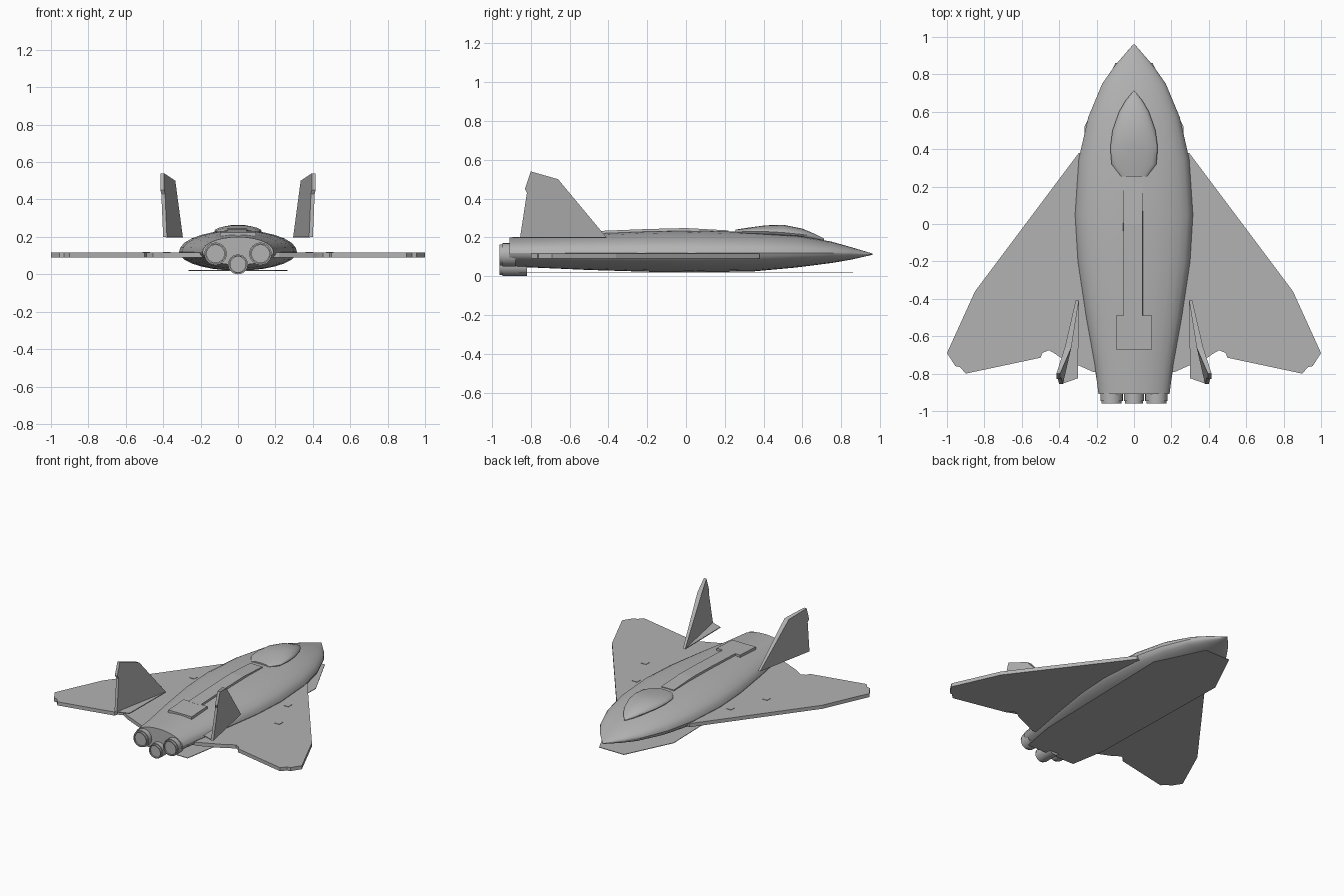
import bpy, bmesh
from math import cos, sin, pi, radians, copysign

old = bpy.data.objects.get("Cube")
if old:
    bpy.data.objects.remove(old)

grey = bpy.data.materials.new("hull_grey")
grey.use_nodes = True
grey.diffuse_color = (0.45, 0.45, 0.45, 1)
grey.node_tree.nodes["Principled BSDF"].inputs["Base Color"].default_value = (0.45, 0.45, 0.45, 1)


def finish(name, bm, smooth=False):
    bmesh.ops.recalc_face_normals(bm, faces=bm.faces)
    mesh = bpy.data.meshes.new(name)
    bm.to_mesh(mesh)
    bm.free()
    mesh.materials.append(grey)
    ob = bpy.data.objects.new(name, mesh)
    bpy.context.collection.objects.link(ob)
    if smooth:
        bpy.ops.object.select_all(action="DESELECT")
        ob.select_set(True)
        bpy.context.view_layer.objects.active = ob
        bpy.ops.object.shade_smooth_by_angle(angle=radians(30))
    return ob


def bridge(name, loops, smooth=False):
    """Skin a row of matching closed loops and cap both ends."""
    bm = bmesh.new()
    rows = [[bm.verts.new(p) for p in loop] for loop in loops]
    n = len(rows[0])
    for a, b in zip(rows, rows[1:]):
        for i in range(n):
            j = (i + 1) % n
            bm.faces.new((a[i], a[j], b[j], b[i]))
    bm.faces.new(rows[0])
    bm.faces.new(rows[-1])
    return finish(name, bm, smooth)


def hull(name, stations, count=28):
    """Loft oval sections: y, half width, bottom, waist and top heights."""
    loops = []
    for y, w, low, mid, high in stations:
        loop = []
        for k in range(count):
            a = 2 * pi * k / count
            h = high - mid if sin(a) > 0 else mid - low
            loop.append((w * cos(a), y, mid + h * sin(a)))
        loops.append(loop)
    return bridge(name, loops, True)


def slab(name, outline, low, high):
    return bridge(name, [[(x, y, z) for x, y in outline] for z in (low, high)])


def mirrored(ob):
    """Copy a left part to the right side."""
    bm = bmesh.new()
    bm.from_mesh(ob.data)
    for v in bm.verts:
        v.co.x = -v.co.x
    smooth = any(p.use_smooth for p in ob.data.polygons)
    finish(ob.name.replace("left", "right"), bm, smooth)


def both(points):
    return points + [(-x, y) for x, y in reversed(points)]


# Fuselage and canopy
hull("fuselage", [
    (-.91, .19, .05, .12, .2), (-.75, .21, .043, .12, .207),
    (-.5, .255, .032, .12, .22), (-.2, .3, .023, .12, .232),
    (.05, .315, .02, .12, .236), (.35, .295, .025, .12, .228),
    (.57, .245, .045, .12, .212), (.75, .17, .068, .12, .178),
    (.85, .1, .085, .118, .15), (.96, .004, .11, .113, .117)])
hull("canopy", [
    (.255, .07, .21, .228, .24), (.32, .12, .205, .23, .25),
    (.41, .127, .2, .23, .262), (.5, .115, .2, .225, .265),
    (.6, .08, .19, .215, .245), (.66, .045, .18, .205, .22),
    (.71, .004, .18, .19, .195)], 20)

# Flat belly shield
slab("belly_plate", both([(.1, .86), (.265, .52), (.24, -.6), (.195, -.86)]), .018, .022)

# Spine fairing and rear hatch, following the back
bridge("spine_fairing", [[(-.06, y, z - .03), (-.055, y, z), (.045, y, z), (.05, y, z - .03)]
                         for y, z in ((-.5, .231), (-.2, .243), (0, .248), (.22, .236))])
bridge("rear_hatch", [[(-.095, y, z - .03), (-.095, y, z), (.095, y, z), (.095, y, z - .03)]
                      for y, z in ((-.67, .223), (-.49, .231))])

# Delta wing with clipped tip and notched trailing edge
wing = slab("left_wing", [
    (.18, .38), (.295, .38), (.85, -.36), (1, -.69), (.955, -.76), (.93, -.765),
    (.9, -.8), (.5, -.715), (.49, -.69), (.455, -.675), (.42, -.695),
    (.4, -.71), (.22, -.79), (.18, -.79)], .09, .116)
mirrored(wing)

# Small flush hatches on the wing
for i, (x, y) in enumerate(((.38, .03), (.49, -.23))):
    d = .02
    mirrored(slab("left_wing_hatch_%d" % (i + 1),
                  [(x - d, y - d), (x + d, y - d), (x + d, y + d), (x - d, y + d)], .114, .119))

# Toed-out tail fin, skinned from inner side to outer side
inner = [(.295, -.41, .2), (.335, -.66, .5), (.395, -.8, .54),
         (.395, -.83, .45), (.39, -.82, .43), (.38, -.855, .2)]
outer = [(.312, -.41, .2), (.37, -.66, .5), (.415, -.8, .54),
         (.415, -.83, .45), (.41, -.82, .43), (.4, -.855, .2)]
mirrored(bridge("left_tail_fin", [inner, outer]))
mirrored(slab("left_fin_foot", [(.295, -.41), (.385, -.855), (.3, -.825)], .197, .203))


# Engine nozzles with a stepped rim and recessed face
def nozzle(name, x, z, r, front, back):
    steps = ((front, 1), (back + .015, 1), (back + .015, .9), (back, .9),
             (back, .78), (back + .01, .78))
    return bridge(name, [[(x + r * k * cos(2 * pi * i / 24), y, z + r * k * sin(2 * pi * i / 24))
                          for i in range(24)] for y, k in steps], True)


mirrored(nozzle("left_engine", .12, .11, .06, -.88, -.96))
nozzle("lower_engine", 0, .053, .053, -.82, -.96)
